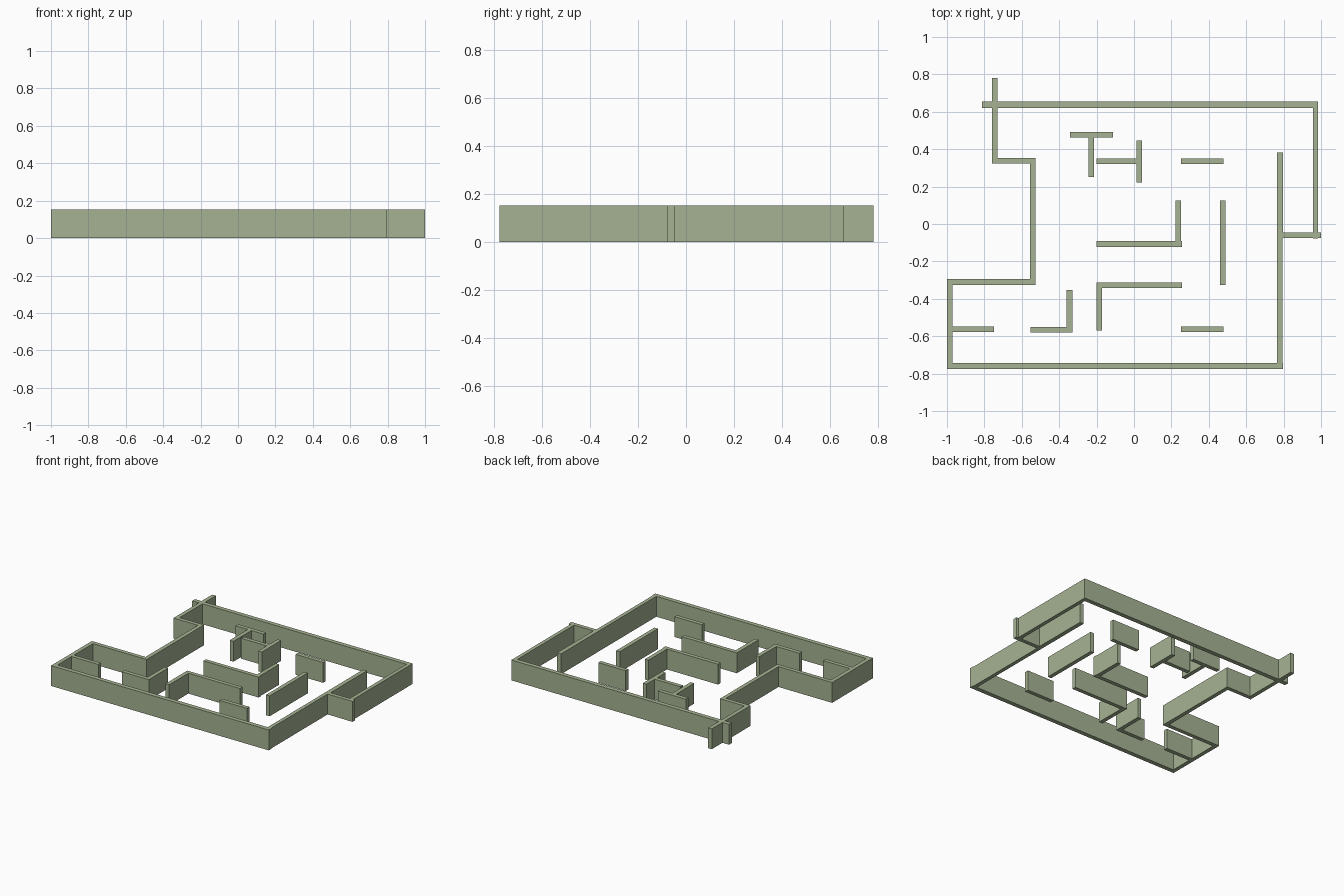
import bpy, bmesh
from mathutils import Matrix, Vector

if "Cube" in bpy.data.objects:
    bpy.data.objects.remove(bpy.data.objects["Cube"])

H = 0.152   # wall height
T = 0.03    # wall thickness

mat = bpy.data.materials.new("sage_green")
mat.diffuse_color = (0.38, 0.45, 0.29, 1)
mat.use_nodes = True
mat.node_tree.nodes["Principled BSDF"].inputs["Base Color"].default_value = mat.diffuse_color


def wall(name, x0, x1, y0, y1):
    """Upright box covering the plan rectangle x0..x1, y0..y1."""
    bm = bmesh.new()
    size = Vector((x1 - x0, y1 - y0, H))
    centre = Vector(((x0 + x1) / 2, (y0 + y1) / 2, H / 2))
    bmesh.ops.create_cube(bm, size=1, matrix=Matrix.Translation(centre) @ Matrix.Diagonal(size.to_4d()))
    mesh = bpy.data.meshes.new(name)
    bm.to_mesh(mesh)
    bm.free()
    mesh.materials.append(mat)
    bpy.context.collection.objects.link(bpy.data.objects.new(name, mesh))


def along_x(name, x0, x1, y, t=T):
    wall(name, x0, x1, y - t / 2, y + t / 2)


def along_y(name, x, y0, y1, t=T):
    wall(name, x - t / 2, x + t / 2, y0, y1)


# Outer walls
along_x("back_wall", -0.813, 0.983, 0.638, 0.033)
along_y("left_back_wall", -0.744, 0.323, 0.78)
along_x("left_step_wall", -0.759, -0.527, 0.338)
along_y("left_middle_wall", -0.542, -0.325, 0.352)
along_x("left_front_step_wall", -1.0, -0.527, -0.31)
along_y("left_front_wall", -0.985, -0.775, -0.295)
along_x("front_wall", -1.0, 0.797, -0.759, 0.033)
along_y("right_front_wall", 0.779, -0.775, -0.06, 0.028)
along_y("right_inner_wall", 0.781, -0.077, 0.382, 0.032)
along_x("right_step_wall", 0.765, 1.0, -0.061)
along_y("right_back_wall", 0.97, -0.077, 0.654, 0.028)

# Inner partitions running left to right
for i, (x0, x1, y) in enumerate([
    (-0.343, -0.112, 0.477), (-0.2, 0.03, 0.335), (0.252, 0.478, 0.336),
    (-0.2, 0.256, -0.107), (-0.2, 0.256, -0.328), (-0.553, -0.33, -0.566),
    (-0.985, -0.749, -0.562), (0.252, 0.478, -0.562),
]):
    along_x(f"cross_partition_{i + 1}", x0, x1, y)

# Inner partitions running front to back
for i, (x, y0, y1) in enumerate([
    (-0.228, 0.25, 0.477), (0.028, 0.221, 0.447), (0.237, -0.12, 0.125),
    (0.474, -0.325, 0.125), (-0.185, -0.57, -0.315), (-0.345, -0.58, -0.353),
]):
    along_y(f"long_partition_{i + 1}", x, y0, y1)
